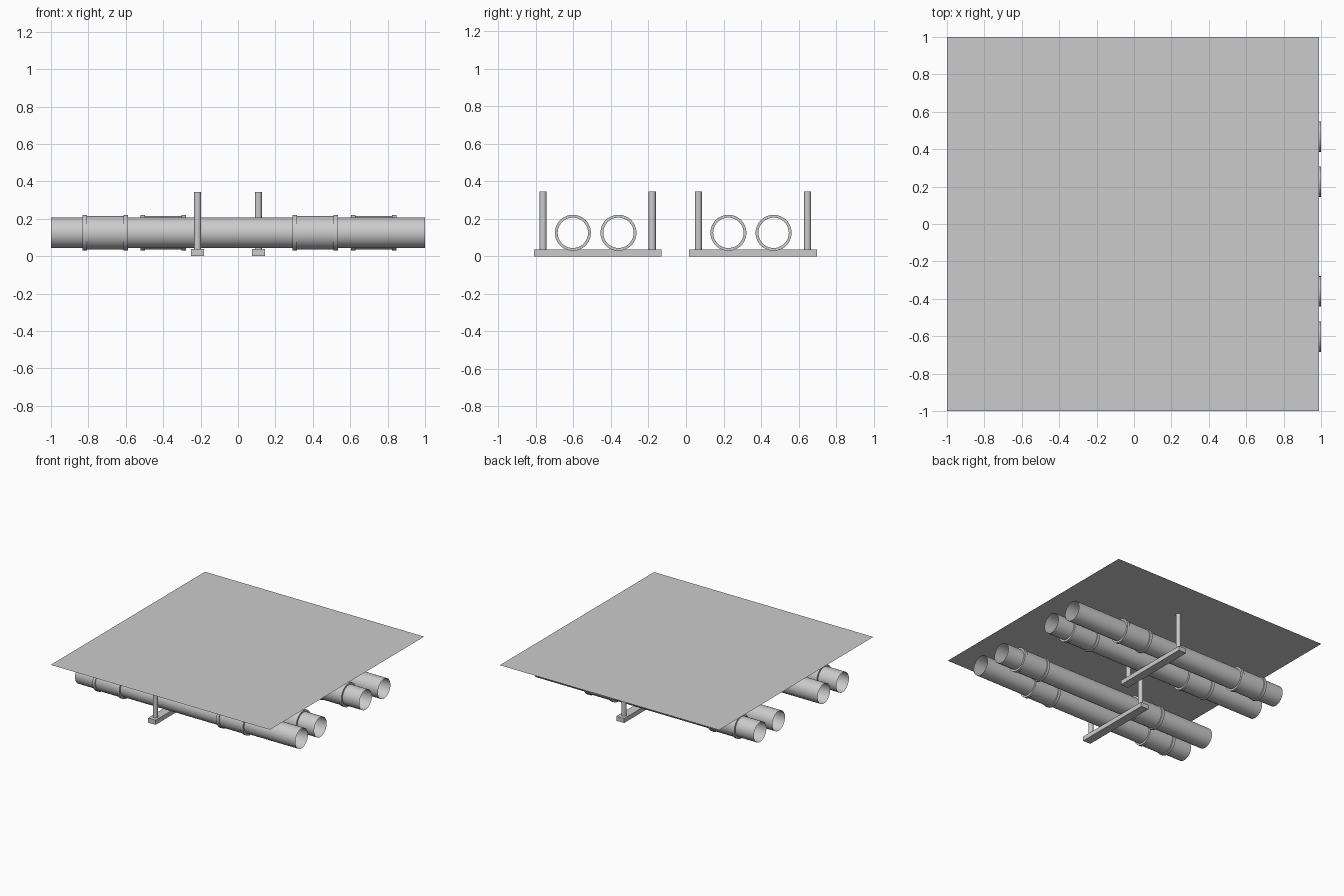
import bpy, bmesh, math

if "Cube" in bpy.data.objects:
    bpy.data.objects.remove(bpy.data.objects["Cube"])

PIPE_R, PIPE_Z, TOP_Z, BAR_H = 0.081, 0.125, 0.345, 0.037


def make_object(name, bm):
    mesh = bpy.data.meshes.new(name)
    bm.to_mesh(mesh)
    bm.free()
    obj = bpy.data.objects.new(name, mesh)
    bpy.context.collection.objects.link(obj)
    return obj


def smooth(obj):
    bpy.ops.object.select_all(action='DESELECT')
    obj.select_set(True)
    bpy.context.view_layer.objects.active = obj
    bpy.ops.object.shade_smooth_by_angle(angle=math.radians(35))


def lathe_x(name, profile, y, sides=48):
    """Revolve (x, radius) points around a pipe axis running along x."""
    bm = bmesh.new()
    rings = []
    for x, r in profile:
        rings.append([bm.verts.new((x, y + r * math.cos(2 * math.pi * i / sides),
                                    PIPE_Z + r * math.sin(2 * math.pi * i / sides)))
                      for i in range(sides)])
    for a, b in zip(rings, rings[1:]):
        for i in range(sides):
            j = (i + 1) % sides
            bm.faces.new((a[i], b[i], b[j], a[j]))
    smooth(make_object(name, bm))


def coupling(name, cx, y):
    # sleeve with a raised collar at each end
    half = [(0.122, PIPE_R), (0.122, 0.096), (0.098, 0.096), (0.098, 0.089)]
    profile = [(cx - d, r) for d, r in half] + [(cx + d, r) for d, r in reversed(half)]
    lathe_x(name, profile, y)


def box(name, x0, x1, y0, y1, z0, z1):
    bm = bmesh.new()
    bmesh.ops.create_cube(bm, size=1)
    for v in bm.verts:
        v.co = ((x0 + x1) / 2 + v.co.x * (x1 - x0),
                (y0 + y1) / 2 + v.co.y * (y1 - y0),
                (z0 + z1) / 2 + v.co.z * (z1 - z0))
    make_object(name, bm)


# Open pipes, each with two couplings, staggered between neighbours
outer, inner = (-0.71, 0.413), (-0.40, 0.725)
for n, (y, joints) in enumerate([(-0.603, outer), (-0.36, inner),
                                 (0.226, inner), (0.467, outer)]):
    lathe_x(f"pipe_{n}", [(-1, PIPE_R), (1, PIPE_R)], y)
    for k, cx in enumerate(joints):
        coupling(f"pipe_coupling_{n}_{k}", cx, y)

# Hangers: a crossbar on two round rods reaching the ceiling
for n, (x, cy) in enumerate([(-0.216, -0.471), (0.109, 0.357)]):
    box(f"hanger_bar_{n}", x - 0.035, x + 0.035, cy - 0.34, cy + 0.34, 0, BAR_H)
    for side in (-1, 1):
        bpy.ops.mesh.primitive_cylinder_add(
            vertices=32, radius=0.019, depth=TOP_Z - BAR_H - 0.001,
            location=(x, cy + side * 0.291, (TOP_Z + BAR_H - 0.001) / 2))
        rod = bpy.context.object
        rod.name = f"hanger_rod_{n}_{'front' if side < 0 else 'back'}"
        smooth(rod)

# Thin ceiling sheet
bm = bmesh.new()
bm.faces.new([bm.verts.new((x, y, TOP_Z))
              for x, y in ((-1, -1), (0.99, -1), (0.99, 1), (-1, 1))])
make_object("ceiling_sheet", bm)
